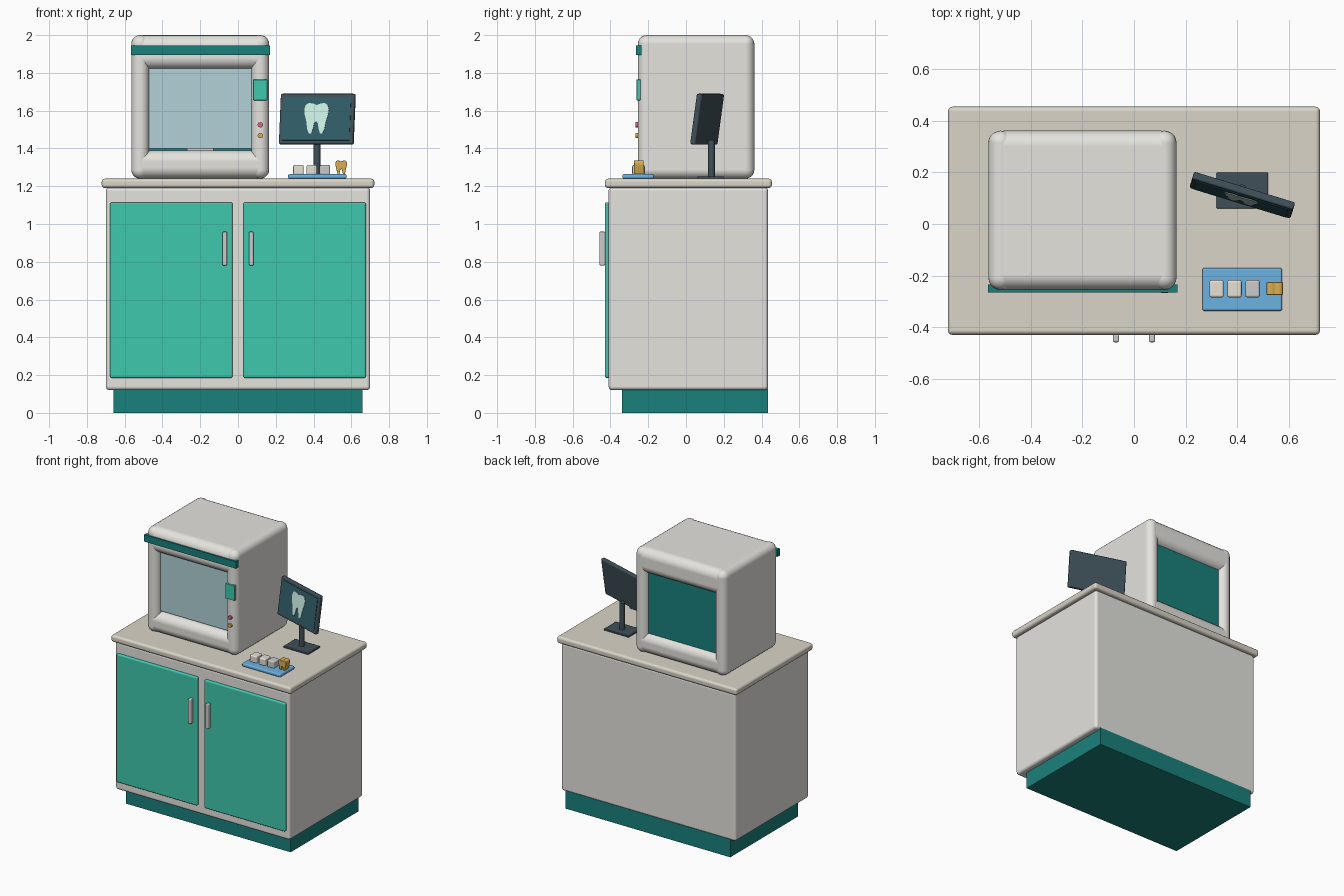
import bpy, bmesh
from math import radians
from mathutils import Matrix, Vector

if "Cube" in bpy.data.objects:
    bpy.data.objects.remove(bpy.data.objects["Cube"])


def mat(name, r, g, b):
    m = bpy.data.materials.new(name)
    m.diffuse_color = (r, g, b, 1)
    m.use_nodes = True
    m.node_tree.nodes["Principled BSDF"].inputs["Base Color"].default_value = m.diffuse_color
    return m


SHELL = mat("warm_white", 0.78, 0.77, 0.73)
TOP = mat("beige", 0.70, 0.66, 0.58)
GREEN = mat("mint_green", 0.05, 0.58, 0.42)
TEAL = mat("deep_teal", 0.01, 0.22, 0.20)
STEEL = mat("steel", 0.55, 0.55, 0.56)
GLASS = mat("glass", 0.44, 0.64, 0.68)
DARK = mat("dark_slate", 0.05, 0.08, 0.10)
SCREEN = mat("screen", 0.03, 0.11, 0.14)
MINT = mat("pale_mint", 0.60, 0.87, 0.78)
BLUE = mat("tray_blue", 0.15, 0.45, 0.75)
CREAM = mat("cream", 0.80, 0.75, 0.66)
GOLD = mat("gold", 0.70, 0.42, 0.08)
PINK = mat("pink", 0.75, 0.12, 0.25)


def finish(name, bm, material, bevel=0, segments=3, matrix=None):
    bmesh.ops.recalc_face_normals(bm, faces=bm.faces)
    me = bpy.data.meshes.new(name)
    bm.to_mesh(me)
    bm.free()
    ob = bpy.data.objects.new(name, me)
    bpy.context.collection.objects.link(ob)
    me.materials.append(material)
    if matrix:
        ob.matrix_world = matrix
    if bevel:
        for p in me.polygons:
            p.use_smooth = True
        b = ob.modifiers.new("Bevel", "BEVEL")
        b.width, b.segments, b.harden_normals = bevel, segments, True
        b.limit_method, b.angle_limit = "ANGLE", radians(40)
    return ob


def box(name, x, y, z, material, bevel=0, segments=3, matrix=None):
    """Box from (min, max) extents on each axis."""
    bm = bmesh.new()
    bmesh.ops.create_cube(bm, size=1)
    for v in bm.verts:
        v.co = Vector(((a[0] + a[1]) / 2 + c * (a[1] - a[0])
                       for a, c in zip((x, y, z), v.co)))
    return finish(name, bm, material, bevel, segments, matrix)


def cylinder(name, centre, r, depth, material, axis="Z", sides=20):
    bm = bmesh.new()
    bmesh.ops.create_cone(bm, cap_ends=True, segments=sides, radius1=r, radius2=r, depth=depth)
    rot = Matrix.Rotation(radians(90), 4, "X") if axis == "Y" else Matrix()
    ob = finish(name, bm, material, matrix=Matrix.Translation(centre) @ rot)
    for p in ob.data.polygons:
        p.use_smooth = len(p.vertices) == 4
    return ob


# Right half of the two-rooted tooth outline, from top dip to root fork
TOOTH = [(0, 0.072), (0.018, 0.080), (0.042, 0.084), (0.060, 0.074), (0.068, 0.050),
         (0.064, 0.018), (0.054, -0.015), (0.048, -0.055), (0.038, -0.079),
         (0.024, -0.079), (0.016, -0.055), (0.010, -0.025), (0, -0.012)]


def tooth(name, y0, y1, scale, material, matrix, bevel=0):
    outline = TOOTH + [(-x, z) for x, z in reversed(TOOTH[1:-1])]
    bm = bmesh.new()
    face = bm.faces.new([bm.verts.new((x * scale, y0, z * scale)) for x, z in outline])
    new = bmesh.ops.extrude_face_region(bm, geom=[face])["geom"]
    bmesh.ops.translate(bm, vec=(0, y1 - y0, 0),
                        verts=[v for v in new if isinstance(v, bmesh.types.BMVert)])
    return finish(name, bm, material, bevel, 2, matrix)


# Cabinet
box("plinth", (-0.66, 0.66), (-0.34, 0.435), (0, 0.13), TEAL)
box("cabinet_body", (-0.70, 0.70), (-0.41, 0.435), (0.12, 1.195), SHELL, 0.02)
box("countertop", (-0.722, 0.722), (-0.43, 0.455), (1.19, 1.24), TOP, 0.018)
for side, s in (("left", -1), ("right", 1)):
    box(side + "_door", sorted((s * 0.028, s * 0.677)), (-0.43, -0.405), (0.185, 1.115), GREEN, 0.01)
    box(side + "_handle", sorted((s * 0.058, s * 0.082)), (-0.459, -0.428), (0.78, 0.96), STEEL, 0.007, 2)

# Machine housing: pill-section sides joined by thicker rounded beams
Y = (-0.255, 0.362)
box("housing_left", (-0.565, -0.47), Y, (1.24, 2.0), SHELL, 0.047, 5)
box("housing_right", (0.07, 0.165), Y, (1.24, 2.0), SHELL, 0.047, 5)
box("housing_top", (-0.565, 0.165), Y, (1.82, 2.0), SHELL, 0.06, 5)
box("housing_bottom", (-0.565, 0.165), Y, (1.24, 1.39), SHELL, 0.06, 5)
box("back_panel", (-0.50, 0.10), (0.30, 0.325), (1.36, 1.85), TEAL)
box("window", (-0.48, 0.08), (-0.215, -0.20), (1.40, 1.83), GLASS)
box("work_plate", (-0.27, -0.13), (-0.05, 0.09), (1.385, 1.40), STEEL)
box("trim_band", (-0.567, 0.169), (-0.265, -0.235), (1.895, 1.945), TEAL)
box("control_panel", (0.08, 0.155), (-0.262, -0.24), (1.655, 1.765), GREEN, 0.004, 2)
cylinder("pink_button", (0.118, -0.255, 1.525), 0.014, 0.024, PINK, "Y")
cylinder("yellow_button", (0.118, -0.255, 1.468), 0.014, 0.024, GOLD, "Y")

# Monitor, turned to the left and tilted back
box("monitor_base", (0.32, 0.52), (0.06, 0.20), (1.238, 1.252), DARK, 0.005, 2)
cylinder("monitor_post", (0.418, 0.135, 1.345), 0.018, 0.20, DARK)
M = (Matrix.Translation((0.42, 0.112, 1.555)) @ Matrix.Rotation(radians(-17), 4, "Z")
     @ Matrix.Rotation(radians(-8), 4, "X"))
box("monitor_case", (-0.205, 0.205), (-0.015, 0.015), (-0.135, 0.135), DARK, 0.008, 3, M)
box("monitor_screen", (-0.187, 0.187), (-0.018, -0.010), (-0.115, 0.115), SCREEN, matrix=M)
tooth("screen_tooth", -0.021, -0.015, 1, MINT, M)

# Sample tray with three blocks and a gold tooth
box("tray", (0.265, 0.575), (-0.337, -0.17), (1.24, 1.264), BLUE, 0.009)
for i, m in enumerate((CREAM, CREAM, STEEL)):
    x = 0.32 + i * 0.07
    box(f"sample_block_{i + 1}", (x - 0.028, x + 0.028), (-0.285, -0.218), (1.26, 1.312), m, 0.009)
tooth("gold_tooth", -0.025, 0.025, 0.46, GOLD, Matrix.Translation((0.546, -0.25, 1.298)), 0.002)
